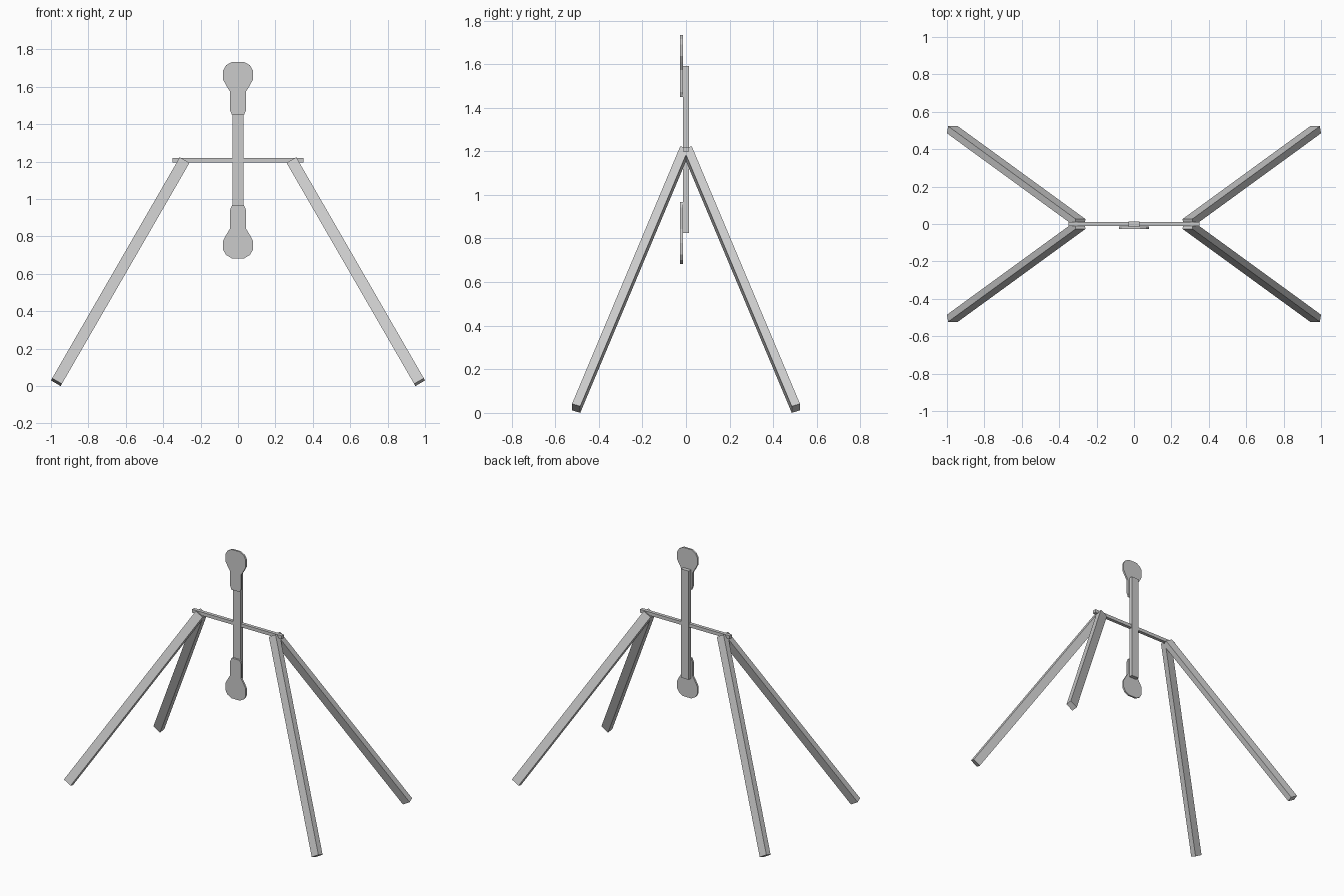
import bpy, bmesh
from math import radians
from mathutils import Matrix, Vector

if "Cube" in bpy.data.objects:
    bpy.data.objects.remove(bpy.data.objects["Cube"])

def add_mesh(name, bm):
    bmesh.ops.recalc_face_normals(bm, faces=bm.faces)
    me = bpy.data.meshes.new(name)
    bm.to_mesh(me)
    bm.free()
    ob = bpy.data.objects.new(name, me)
    bpy.context.collection.objects.link(ob)
    return ob

def box(name, size, matrix):
    bm = bmesh.new()
    bmesh.ops.create_cube(bm, size=1, matrix=matrix @ Matrix.Diagonal((*size, 1)))
    return add_mesh(name, bm)

MID = 1.208

# splayed legs: tilted 20 degrees front/back, then 30 degrees outwards
LEN = 1.452
for sx, side in ((-1, "left"), (1, "right")):
    for sy, end in ((-1, "front"), (1, "back")):
        rot = (Matrix.Rotation(radians(-30 * sx), 4, 'Y')
               @ Matrix.Rotation(radians(20 * sy), 4, 'X'))
        foot = Vector((0.971 * sx, 0.504 * sy, 0.021))
        mid = foot + rot.to_3x3() @ Vector((0, 0, LEN / 2))
        box(f"{end}_{side}_leg", (0.06, 0.04, LEN), Matrix.Translation(mid) @ rot)

# horizontal crossbar and upright beam
box("crossbar", (0.7, 0.024, 0.024), Matrix.Translation((0, 0, MID)))
box("upright_beam", (0.06, 0.027, 0.767), Matrix.Translation((0, 0, MID)))

# paddle plates: half outline (x, height above middle), mirrored in x and z
HALF = [(0.033, 0.525), (0.064, 0.507), (0.079, 0.481), (0.079, 0.429),
        (0.064, 0.401), (0.042, 0.365), (0.042, 0.265), (0.032, 0.241)]
outline = HALF + [(-x, z) for x, z in reversed(HALF)]
for sz, name in ((1, "upper_paddle"), (-1, "lower_paddle")):
    bm = bmesh.new()
    f = bm.faces.new([bm.verts.new((x, -0.0135, MID + sz * z)) for x, z in outline])
    ext = bmesh.ops.extrude_face_region(bm, geom=[f])
    bmesh.ops.translate(bm, vec=(0, -0.013, 0),
                        verts=[v for v in ext["geom"] if isinstance(v, bmesh.types.BMVert)])
    # the extrusion leaves the starting face in place, closing the back
    add_mesh(name, bm)
